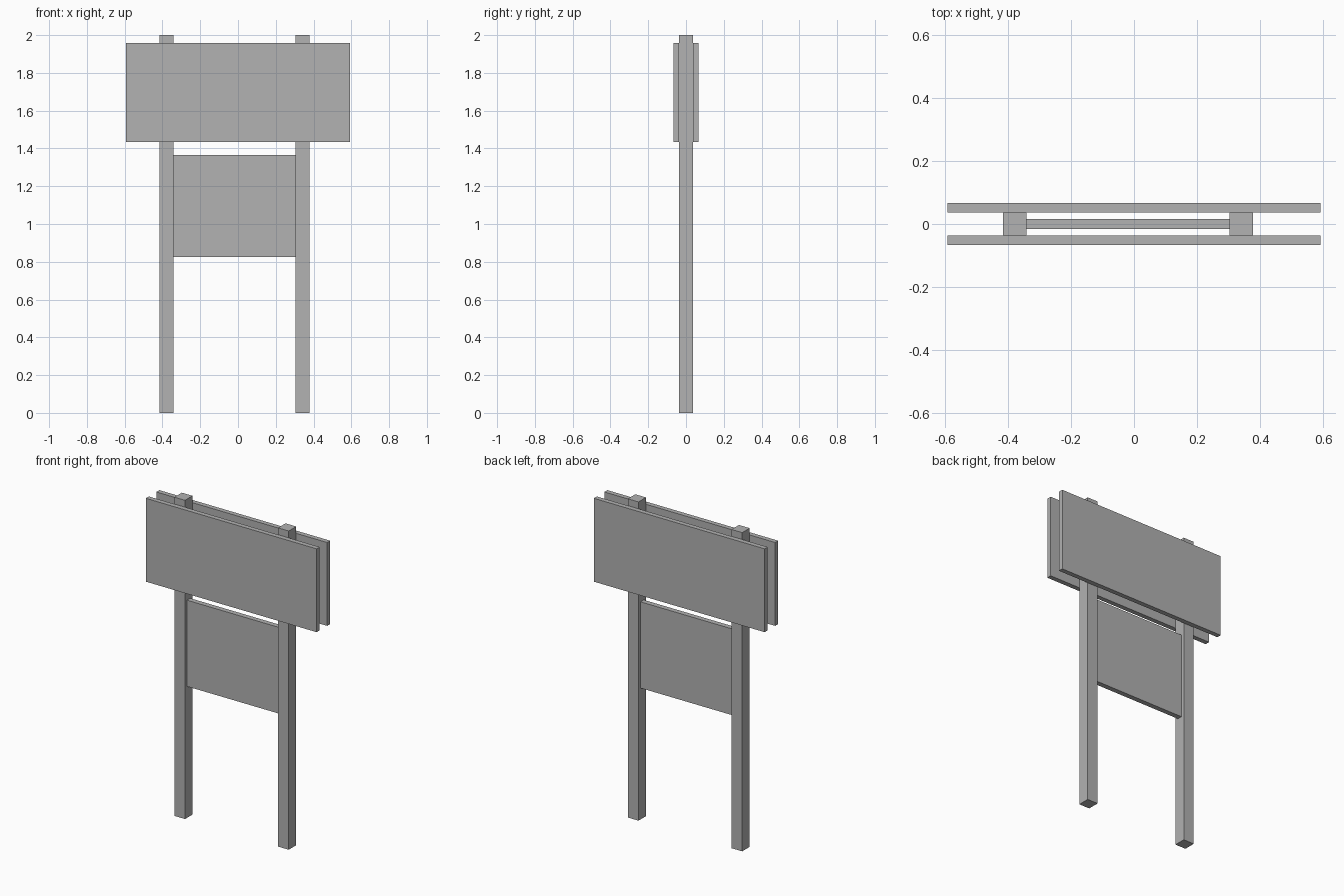
import bpy

cube = bpy.data.objects.get("Cube")
if cube:
    bpy.data.objects.remove(cube, do_unlink=True)

# Single plain grey
GREY = (0.445, 0.445, 0.445, 1)
grey = bpy.data.materials.new("plain grey")
grey.use_nodes = True
grey.diffuse_color = GREY
grey.node_tree.nodes["Principled BSDF"].inputs["Base Color"].default_value = GREY


def box(name, x, y, z):
    """Add a box spanning the (low, high) range given on each axis."""
    spans = (x, y, z)
    bpy.ops.mesh.primitive_cube_add(size=1, location=[(a + b) / 2 for a, b in spans])
    obj = bpy.context.object
    obj.name = obj.data.name = name
    obj.scale = [b - a for a, b in spans]
    bpy.ops.object.transform_apply(location=False, rotation=False, scale=True)
    obj.data.materials.append(grey)
    return obj


POST = 0.037          # half thickness of a post
BOARD = 0.067         # outer face of the sign boards
POST_X = {"right_post": -0.379, "left_post": 0.341}

# Two upright posts
for name, x in POST_X.items():
    box(name, (x - POST, x + POST), (-POST, POST), (0, 2))

# Wide boards fixed to the front and back of the posts
box("front_board", (-0.593, 0.593), (-BOARD, -POST), (1.434, 1.957))
box("back_board", (-0.593, 0.593), (POST, BOARD), (1.434, 1.957))

# Thin panel held between the posts
box("lower_panel",
    (POST_X["right_post"] + POST, POST_X["left_post"] - POST),
    (-0.016, 0.016), (0.824, 1.365))
